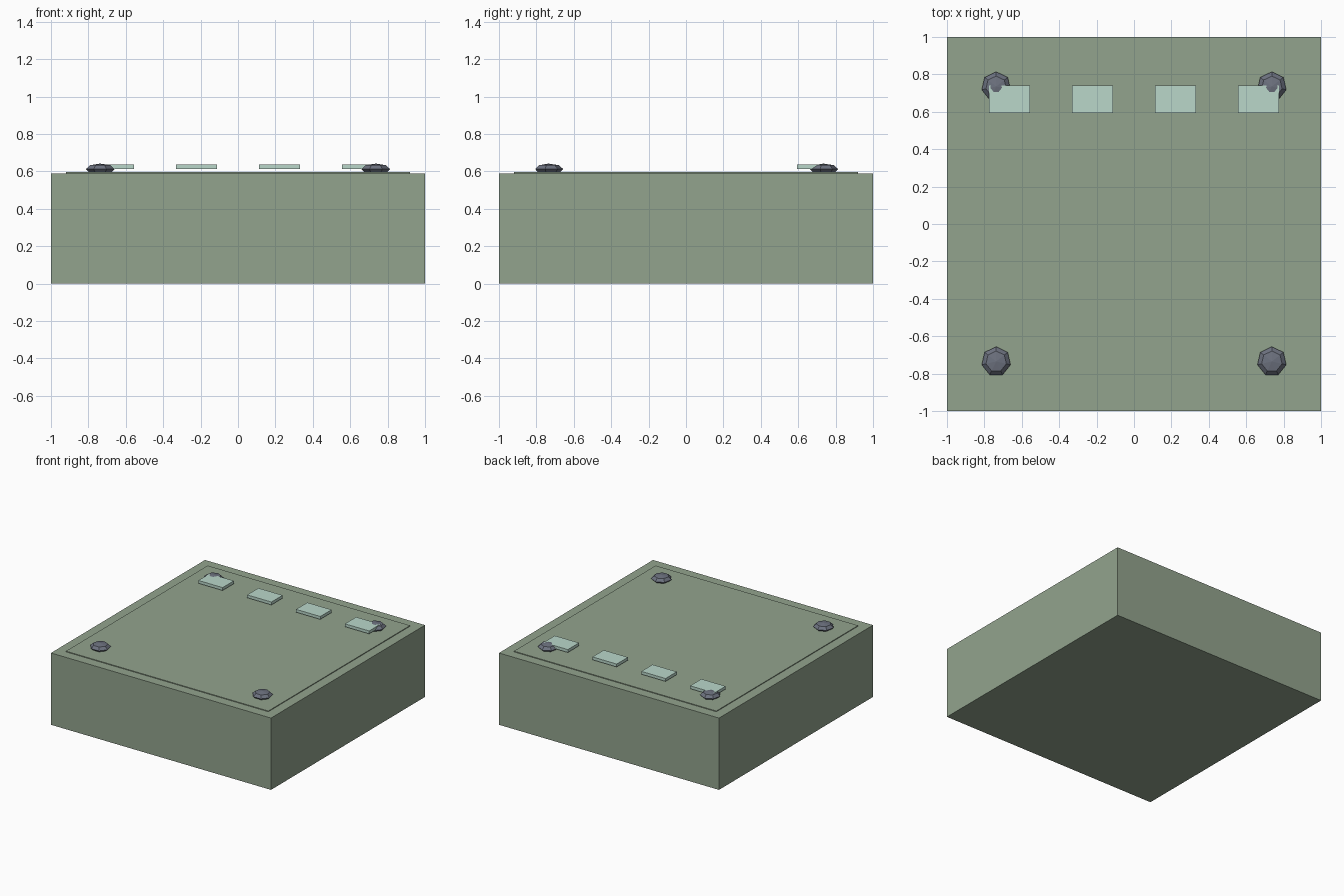
import bpy

if "Cube" in bpy.data.objects:
    bpy.data.objects.remove(bpy.data.objects["Cube"])


def material(name, rgb):
    m = bpy.data.materials.new(name)
    m.diffuse_color = (*rgb, 1)
    m.use_nodes = True
    m.node_tree.nodes["Principled BSDF"].inputs["Base Color"].default_value = m.diffuse_color
    return m


GREEN = material("green_paint", (0.29, 0.37, 0.27))
MINT = material("pale_mint", (0.49, 0.68, 0.59))
STEEL = material("dark_steel", (0.15, 0.165, 0.21))


def finish(obj, name, mat):
    obj.name = name
    obj.data.materials.append(mat)
    bpy.ops.object.transform_apply(location=False, rotation=False, scale=True)


def box(name, x, y, z0, z1, sx, sy, mat):
    bpy.ops.mesh.primitive_cube_add(size=1, location=(x, y, (z0 + z1) / 2))
    obj = bpy.context.object
    obj.scale = (sx, sy, z1 - z0)
    finish(obj, name, mat)


# Main block and the thin raised plate on its top
box("body", 0, 0, 0, 0.59, 2, 2, GREEN)
box("top_plate", 0, 0, 0.58, 0.596, 1.84, 1.84, GREEN)

# Row of four pale tabs along the back
for i in range(4):
    box(f"tab_{i + 1}", -0.666 + i * 0.444, 0.667, 0.613, 0.637, 0.22, 0.146, MINT)

# Low-poly flattened bolt heads in the corners
for sx in (-1, 1):
    for sy in (-1, 1):
        bpy.ops.mesh.primitive_uv_sphere_add(
            segments=7, ring_count=4, radius=1,
            location=(sx * 0.737, sy * 0.735, 0.612))
        bolt = bpy.context.object
        bolt.scale = (0.079, 0.079, 0.03)
        finish(bolt, f"bolt_{'left' if sx < 0 else 'right'}_{'front' if sy < 0 else 'back'}", STEEL)
